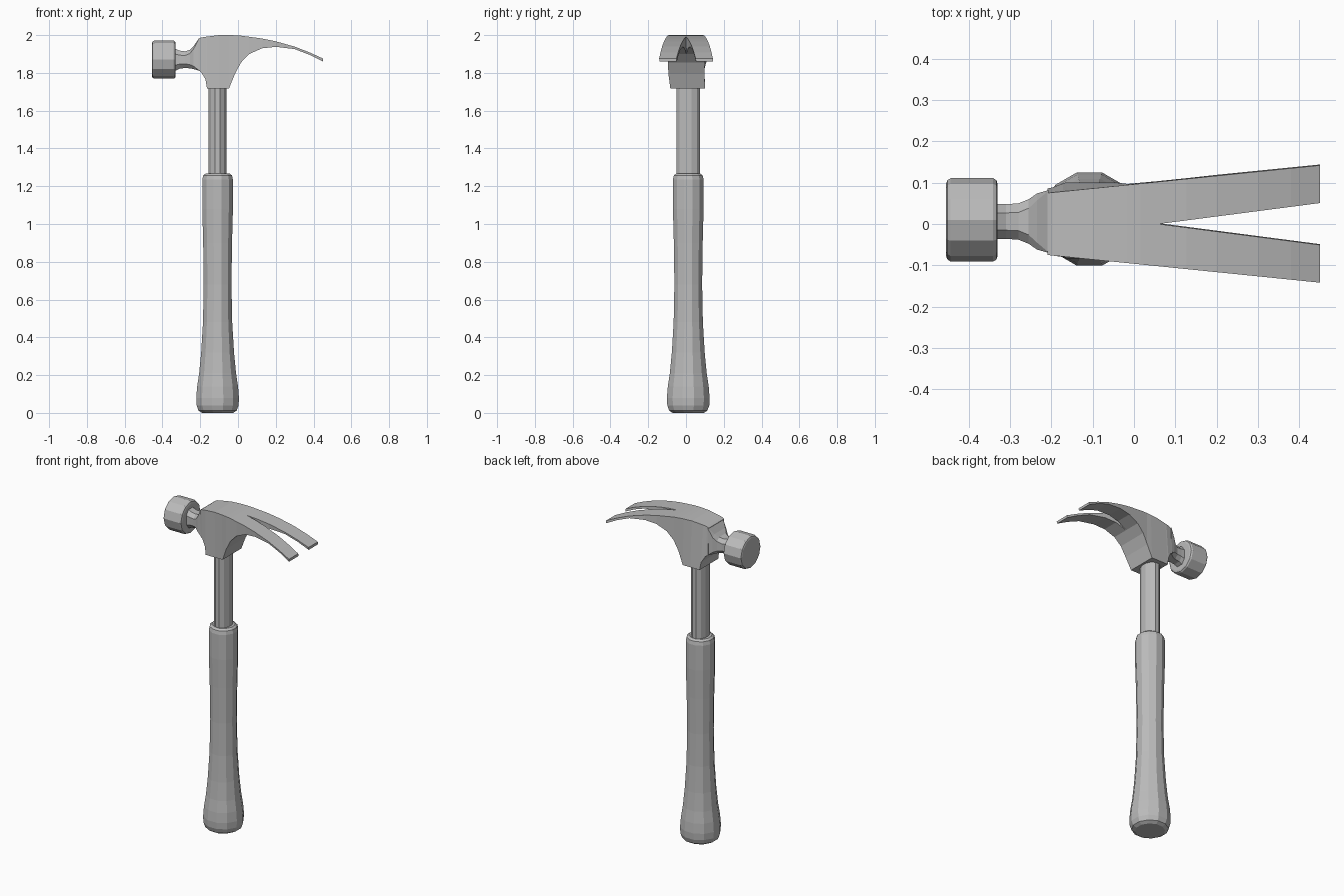
import bpy, bmesh
from math import sin, cos, pi

old = bpy.data.objects.get("Cube")
if old:
    bpy.data.objects.remove(old)

GREY = (0.5, 0.5, 0.5, 1)
steel = bpy.data.materials.new("plain_grey")
steel.use_nodes = True
steel.diffuse_color = GREY
steel.node_tree.nodes["Principled BSDF"].inputs["Base Color"].default_value = GREY

AXIS_X, AXIS_Y = -0.108, 0.012   # handle centre line


def finish(name, bm):
    bmesh.ops.remove_doubles(bm, verts=bm.verts, dist=0.0001)
    bmesh.ops.recalc_face_normals(bm, faces=bm.faces)
    mesh = bpy.data.meshes.new(name)
    bm.to_mesh(mesh)
    bm.free()
    mesh.materials.append(steel)
    obj = bpy.data.objects.new(name, mesh)
    bpy.context.collection.objects.link(obj)
    return obj


def loft(name, rings):
    """Skin a list of equal rings of points and cap both ends."""
    bm = bmesh.new()
    loops = [[bm.verts.new(p) for p in ring] for ring in rings]
    n = len(loops[0])
    for a, b in zip(loops, loops[1:]):
        for i in range(n):
            j = (i + 1) % n
            bm.faces.new((a[i], a[j], b[j], b[i]))
    bm.faces.new(loops[0])
    bm.faces.new(loops[-1])
    return finish(name, bm)


def circle(ru, rv, turn=0.0, n=12):
    return [(ru * cos(2 * pi * (i + turn) / n), rv * sin(2 * pi * (i + turn) / n))
            for i in range(n)]


def upright(name, profile, squash=1.0):
    loft(name, [[(AXIS_X + u, AXIS_Y + v, z) for u, v in circle(r * squash, r, 0.5)]
                for r, z in profile])


# Grip with flared butt, and the oval shaft
upright("grip", [(0.085, 0.0), (0.105, 0.012), (0.115, 0.04), (0.117, 0.08),
                 (0.112, 0.14), (0.101, 0.21), (0.09, 0.32), (0.08, 0.48),
                 (0.076, 0.68), (0.079, 0.9), (0.084, 1.08), (0.084, 1.235),
                 (0.079, 1.257), (0.066, 1.267)])
upright("shaft", [(0.064, 1.2), (0.064, 1.74)], squash=0.77)

# Striking face, a short bevelled drum
loft("striker", [[(x, 0.01 + u, 1.87 + v) for u, v in circle(r, r)]
                 for x, r in [(-0.455, 0.088), (-0.452, 0.096), (-0.444, 0.101),
                              (-0.341, 0.101), (-0.333, 0.096), (-0.33, 0.085)]])

# Neck, flaring from the drum to the square head: x, bottom, top, half width, corner cut
neck = [(-0.345, 1.805, 1.935, 0.042, 0.5), (-0.31, 1.822, 1.918, 0.042, 0.5),
        (-0.28, 1.826, 1.914, 0.044, 0.5), (-0.255, 1.824, 1.922, 0.054, 0.4),
        (-0.235, 1.82, 1.942, 0.068, 0.25), (-0.207, 1.812, 1.982, 0.076, 0.02)]


def chamfered(x, low, high, w, cut):
    mid, h, k = (low + high) / 2, (high - low) / 2, 1 - cut
    corners = [(1, k), (k, 1), (-k, 1), (-1, k), (-1, -k), (-k, -1), (k, -1), (1, -k)]
    return [(x, 0.006 + w * a, mid + h * b) for a, b in corners]


loft("neck", [chamfered(*s) for s in neck])

# Cheek and split claw: x, bottom, top, lower half width
SLOT = 0.06
head = [(-0.21, 1.813, 1.98, 0.077), (-0.196, 1.805, 1.987, 0.08),
        (-0.172, 1.765, 1.991, 0.089), (-0.164, 1.717, 1.992, 0.092),
        (-0.1, 1.717, 2.0, 0.092), (-0.048, 1.717, 2.0, 0.092),
        (-0.016, 1.795, 1.999, 0.095), (0.016, 1.855, 1.997, 0.098),
        (SLOT, 1.9, 1.991, 0.102), (0.127, 1.93, 1.982, 0.109),
        (0.2, 1.938, 1.967, 0.117), (0.3, 1.926, 1.939, 0.127),
        (0.38, 1.895, 1.908, 0.135), (0.45, 1.86, 1.876, 0.142)]


def half_section(bm, side, x, low, high, w_low):
    w_top = 0.075 + (x + 0.21) * 0.1015
    inner = max(0, (x - SLOT) * 0.13)
    shift = 0.009 if x < -0.04 else 0.002
    pts = [(inner, high, 0), (w_top, high, 0), (w_low, low, shift), (inner, low, shift)]
    return [bm.verts.new((x, side * y + dy, z)) for y, z, dy in pts]


bm = bmesh.new()
for side in (1, -1):
    rows = [half_section(bm, side, *s) for s in head]
    for k, (a, b) in enumerate(zip(rows, rows[1:])):
        edges = 4 if head[k][0] >= SLOT else 3   # inner wall only along the slot
        for i in range(edges):
            j = (i + 1) % 4
            bm.faces.new((a[i], a[j], b[j], b[i]))
    bm.faces.new(rows[0])
    bm.faces.new(rows[-1])
finish("claw_head", bm)
